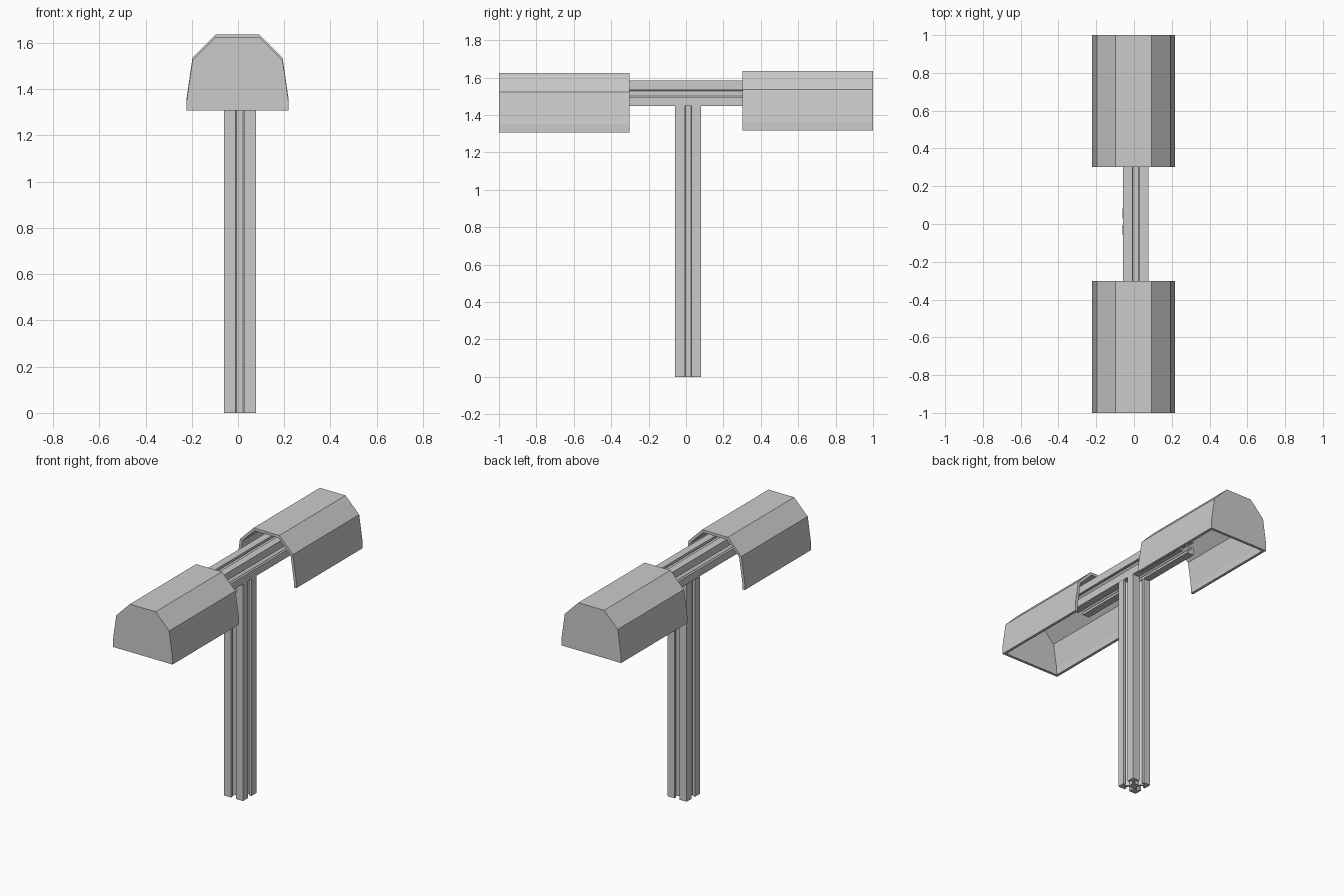
import bpy, bmesh
from mathutils import Matrix, Vector

cube = bpy.data.objects.get("Cube")
if cube:
    bpy.data.objects.remove(cube, do_unlink=True)

grey = bpy.data.materials.new("light_grey")
grey.use_nodes = True
grey.diffuse_color = (0.6, 0.6, 0.6, 1)
grey.node_tree.nodes["Principled BSDF"].inputs["Base Color"].default_value = (0.6, 0.6, 0.6, 1)


def add_object(name, bm):
    mesh = bpy.data.meshes.new(name)
    bm.to_mesh(mesh)
    bm.free()
    mesh.materials.append(grey)
    obj = bpy.data.objects.new(name, mesh)
    bpy.context.collection.objects.link(obj)
    return obj


def slot_profile(h):
    """Square section with an undercut T slot in each side."""
    half = [(0.014, 0.025), (0.036, 0.047), (0.036, h - 0.016),
            (0.018, h - 0.016), (0.018, h)]
    quarter = half + [(h, h)] + [(y, x) for x, y in reversed(half)]
    points = []
    for k in range(4):
        turn = Matrix.Rotation(-k * 1.5707963, 2)
        points += [turn @ Vector(p) for p in quarter]
    return points


def extrusion(name, h, length, matrix):
    bm = bmesh.new()
    face = bm.faces.new([bm.verts.new((p.x, p.y, 0)) for p in slot_profile(h)])
    top = bmesh.ops.extrude_face_region(bm, geom=[face])["geom"]
    bmesh.ops.translate(bm, vec=(0, 0, length),
                        verts=[v for v in top if isinstance(v, bmesh.types.BMVert)])
    bmesh.ops.recalc_face_normals(bm, faces=bm.faces)
    bm.transform(matrix)
    return add_object(name, bm)


def hood(name, y0, y1, z, cap_front):
    """Faceted cover, open below and at its inner end."""
    side = [(0.22, 0), (0.22, 0.045), (0.195, 0.217), (0.095, 0.318)]
    outline = [(-x, h) for x, h in side] + side[::-1]
    bm = bmesh.new()
    front, back = ([bm.verts.new((x - 0.002, y, z + h)) for x, h in outline]
                   for y in (y0, y1))
    for i in range(len(outline) - 1):
        bm.faces.new((front[i], front[i + 1], back[i + 1], back[i]))
    bm.faces.new(front[::-1] if cap_front else back)
    obj = add_object(name, bm)
    wall = obj.modifiers.new("wall", "SOLIDIFY")
    wall.thickness = 0.018
    wall.offset = -1
    wall.use_even_offset = True
    return obj


# Upright post and the cross beam resting on it
extrusion("post", 0.0695, 1.447, Matrix.Translation((0.008, 0.012, 0)))
extrusion("cross_beam", 0.068, 1.0,
          Matrix.Translation((0.01, 0.5, 1.515)) @ Matrix.Rotation(1.5707963, 4, "X"))

# Covers over both ends of the beam
hood("front_hood", -1.0, -0.302, 1.307, True)
hood("back_hood", 0.302, 1.0, 1.318, False)
